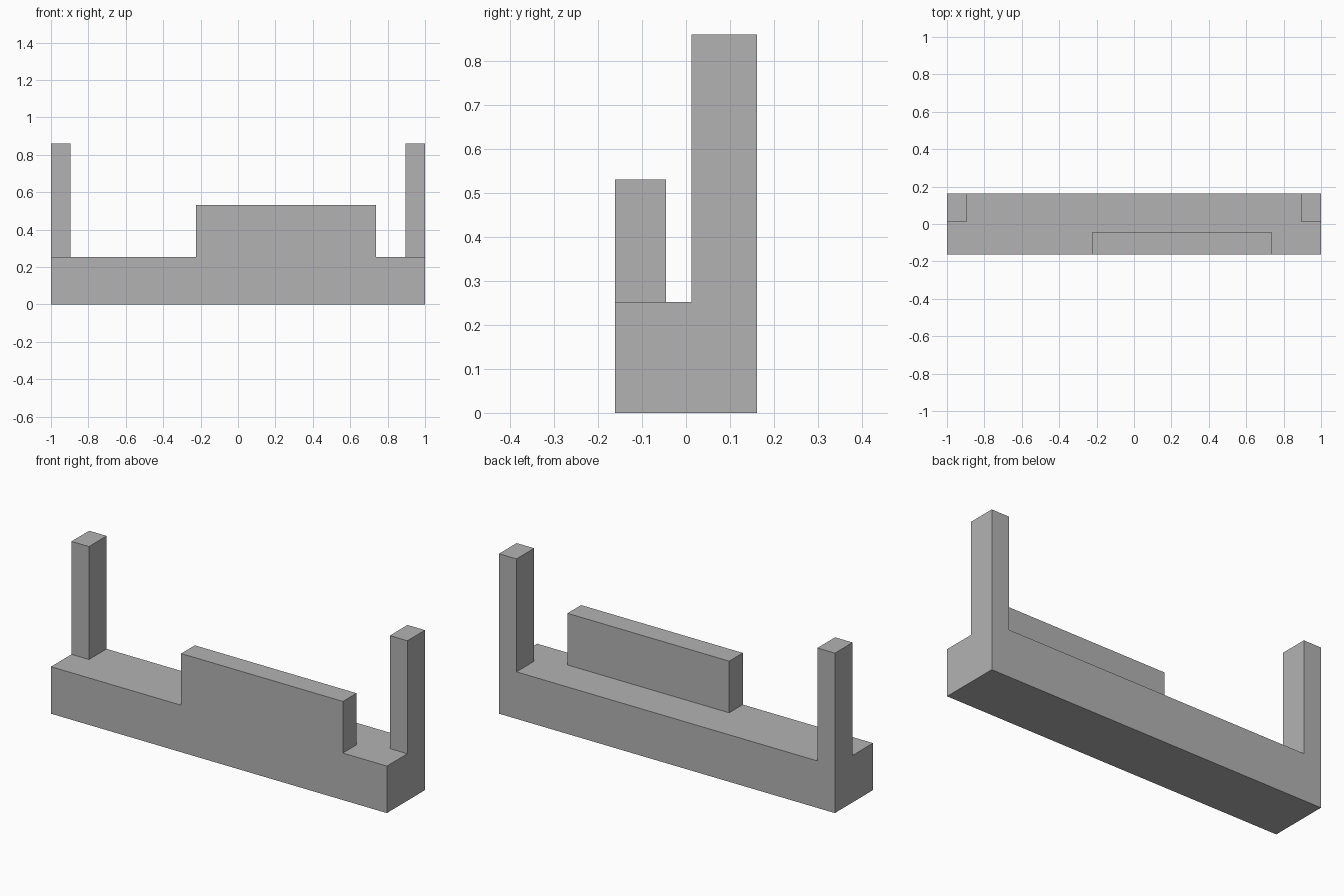
import bpy

cube = bpy.data.objects.get("Cube")
if cube:
    bpy.data.objects.remove(cube, do_unlink=True)

# Single plain grey
grey = bpy.data.materials.new("plain_grey")
grey.use_nodes = True
colour = (0.45, 0.45, 0.45, 1)
grey.diffuse_color = colour
grey.node_tree.nodes["Principled BSDF"].inputs["Base Color"].default_value = colour


def box(name, x, y, z):
    """Box spanning the given (low, high) ranges."""
    spans = (x, y, z)
    bpy.ops.mesh.primitive_cube_add(size=1, location=[(a + b) / 2 for a, b in spans])
    obj = bpy.context.object
    obj.name = name
    obj.scale = [b - a for a, b in spans]
    bpy.ops.object.transform_apply(location=False, rotation=False, scale=True)
    obj.data.materials.append(grey)
    return obj


DEPTH = 0.162
BASE_TOP = 0.253

# Long base beam
box("base_beam", (-1, 1), (-DEPTH, DEPTH), (0, BASE_TOP))

# Off-centre panel along the front edge
box("front_panel", (-0.225, 0.738), (-DEPTH, -0.046), (BASE_TOP, 0.531))

# Corner posts at the back
for name, x in (("right_post", (-1, -0.896)), ("left_post", (0.896, 1))):
    box(name, x, (0.012, DEPTH), (BASE_TOP, 0.861))
